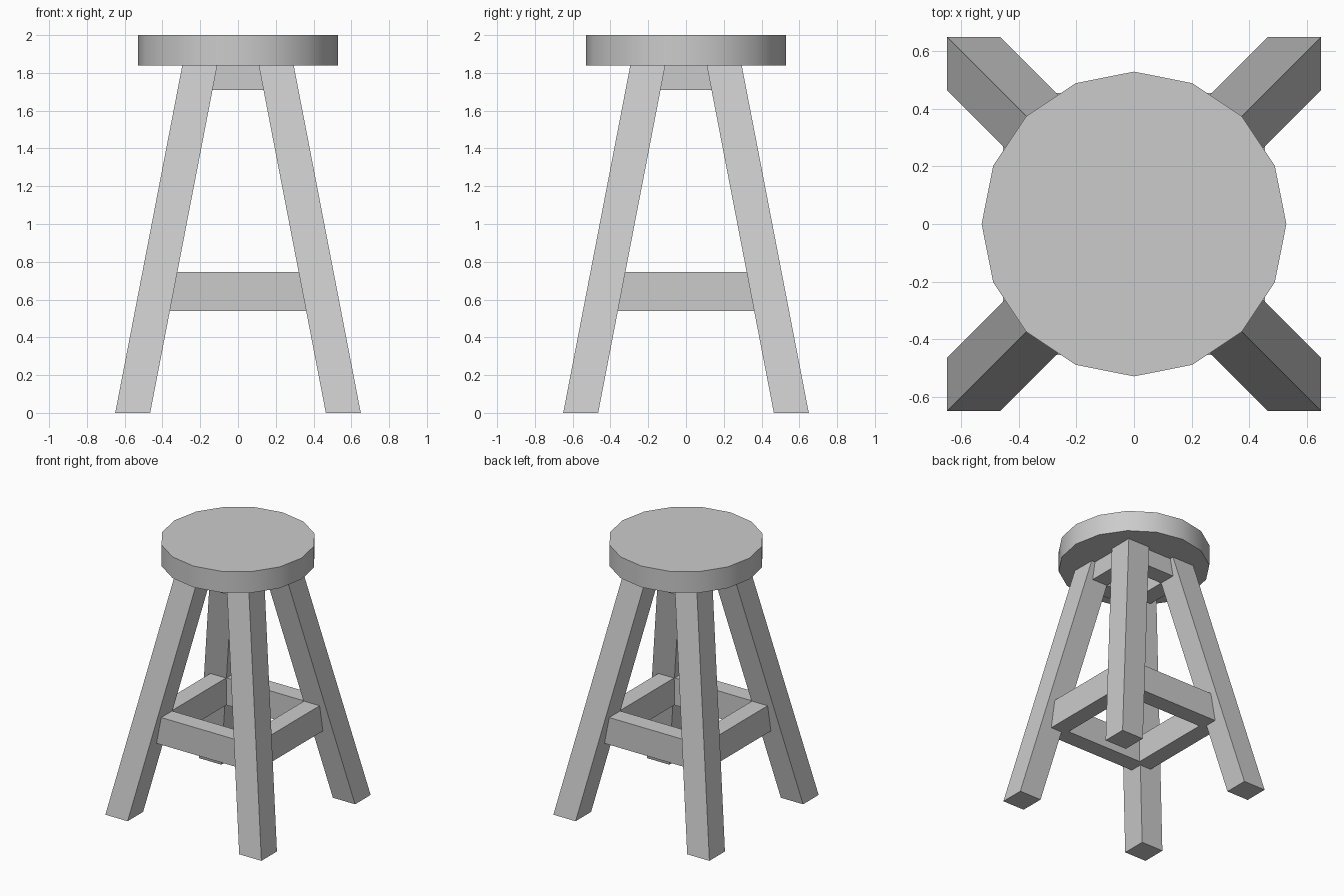
import bpy, bmesh, math
from mathutils import Matrix

if "Cube" in bpy.data.objects:
    bpy.data.objects.remove(bpy.data.objects["Cube"])

SEAT_Z = 1.84
SLOPE = 0.193          # inward lean of the legs per unit of height
OUTER, INNER = 0.65, 0.465   # leg footprint at the floor


def prism(name, bottom, top, angle):
    """Six-sided solid between two quads, turned about z."""
    bm = bmesh.new()
    lo = [bm.verts.new(p) for p in bottom]
    hi = [bm.verts.new(p) for p in top]
    bm.faces.new(lo)
    bm.faces.new(hi)
    for i in range(4):
        j = (i + 1) % 4
        bm.faces.new((lo[i], lo[j], hi[j], hi[i]))
    bmesh.ops.recalc_face_normals(bm, faces=bm.faces)
    bmesh.ops.rotate(bm, verts=bm.verts, matrix=Matrix.Rotation(angle, 3, 'Z'))
    mesh = bpy.data.meshes.new(name)
    bm.to_mesh(mesh)
    bm.free()
    obj = bpy.data.objects.new(name, mesh)
    bpy.context.collection.objects.link(obj)


def rect(x0, x1, y0, y1, z):
    return [(x0, y0, z), (x1, y0, z), (x1, y1, z), (x0, y1, z)]


def leg_ring(z):
    a, b = INNER - SLOPE * z, OUTER - SLOPE * z
    return rect(a, b, -b, -a, z)


def rail_ring(z, outer, thick):
    # ends follow the lean of the legs and sink slightly into them
    half = INNER - SLOPE * z + 0.01
    return rect(-half, half, -outer, -outer + thick, z)


# Round seat
bpy.ops.mesh.primitive_cylinder_add(vertices=16, radius=0.53, depth=2 - SEAT_Z,
                                    location=(0, 0, (2 + SEAT_Z) / 2))
seat = bpy.context.object
seat.name = "seat"
bpy.ops.object.shade_smooth_by_angle(angle=math.radians(30))

# Four splayed legs with the rails between them
sides = ["front", "right", "back", "left"]
corners = ["front_right", "back_right", "back_left", "front_left"]
for i in range(4):
    turn = i * math.pi / 2
    prism(corners[i] + "_leg", leg_ring(0), leg_ring(SEAT_Z), turn)
    prism(sides[i] + "_lower_rail", rail_ring(0.54, 0.455, 0.13),
          rail_ring(0.745, 0.455, 0.13), turn)
    prism(sides[i] + "_upper_rail", rail_ring(1.71, 0.265, 0.13),
          rail_ring(SEAT_Z, 0.265, 0.13), turn)
